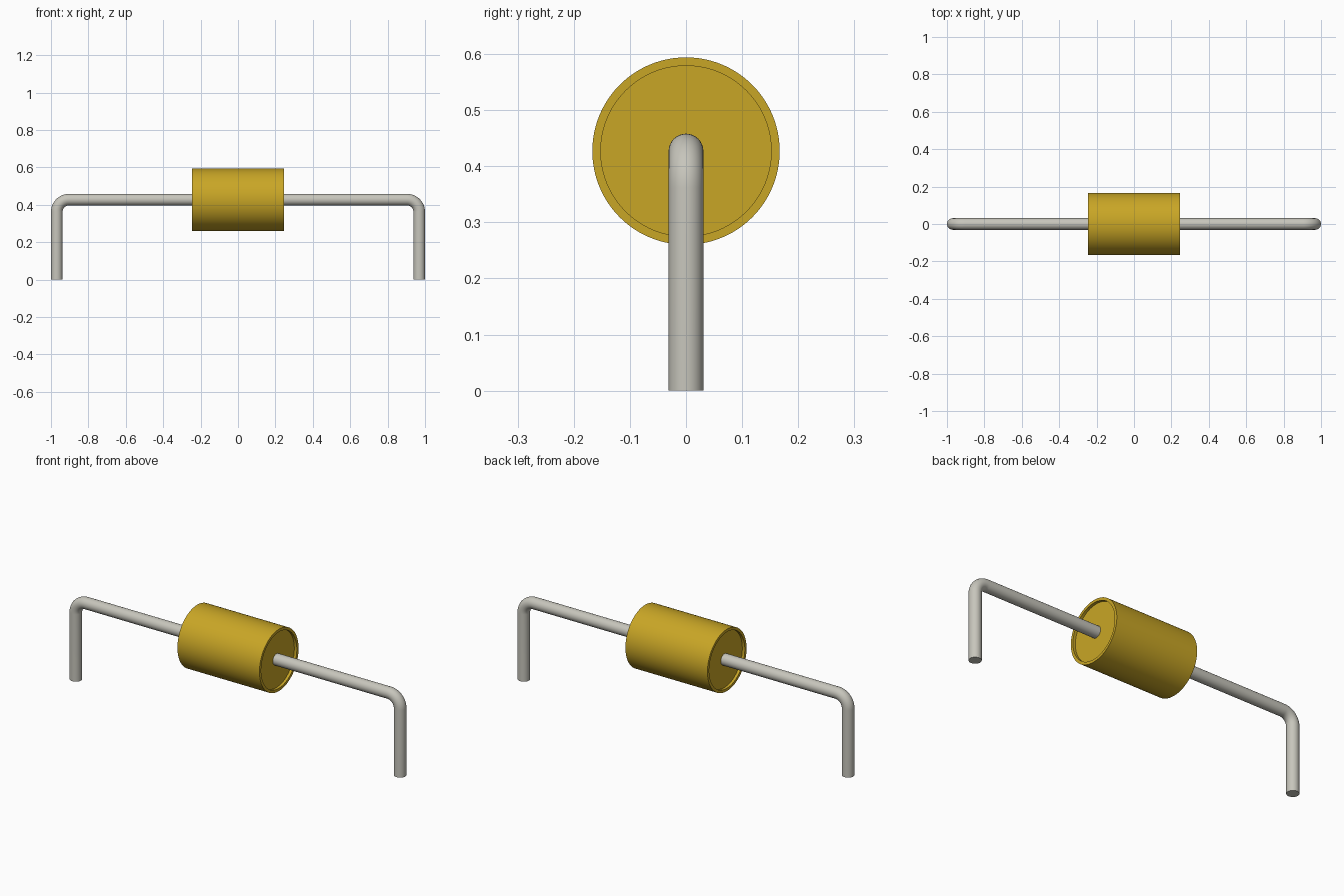
import bpy, bmesh, math
from mathutils import Vector

if "Cube" in bpy.data.objects:
    bpy.data.objects.remove(bpy.data.objects["Cube"], do_unlink=True)

AXIS_Z = 0.427      # height of the body axis
WIRE_R = 0.031      # wire radius
LEG_X = 1 - WIRE_R  # centre of each leg
BEND_R = 0.065      # centreline radius of the bend
BODY_X, BODY_R = 0.245, 0.167
RECESS_R, RECESS_D = 0.152, 0.015


def material(name, rgb):
    mat = bpy.data.materials.new(name)
    mat.use_nodes = True
    mat.diffuse_color = (*rgb, 1)
    bsdf = mat.node_tree.nodes["Principled BSDF"]
    bsdf.inputs["Base Color"].default_value = (*rgb, 1)
    bsdf.inputs["Roughness"].default_value = 0.5
    return mat


def tube(name, stations, mat, sides):
    """Skin rings given as (centre, in-plane side direction, radius), capped at both ends."""
    bm = bmesh.new()
    rings = []
    for centre, side, radius in stations:
        ring = []
        for i in range(sides):
            a = 2 * math.pi * i / sides
            offset = Vector(side) * math.cos(a) + Vector((0, 1, 0)) * math.sin(a)
            ring.append(bm.verts.new(Vector(centre) + offset * radius))
        rings.append(ring)
    for r0, r1 in zip(rings, rings[1:]):
        for i in range(sides):
            j = (i + 1) % sides
            bm.faces.new((r0[i], r0[j], r1[j], r1[i]))
    bm.faces.new(rings[0])
    bm.faces.new(rings[-1])
    bmesh.ops.recalc_face_normals(bm, faces=bm.faces)
    mesh = bpy.data.meshes.new(name)
    bm.to_mesh(mesh)
    bm.free()
    mesh.materials.append(mat)
    obj = bpy.data.objects.new(name, mesh)
    bpy.context.collection.objects.link(obj)
    bpy.ops.object.select_all(action='DESELECT')
    obj.select_set(True)
    bpy.context.view_layer.objects.active = obj
    bpy.ops.object.shade_smooth_by_angle(angle=math.radians(35))
    return obj


gold = material("gold_casing", (0.584, 0.381, 0.019))
metal = material("tinned_metal", (0.57, 0.56, 0.50))

# Cylindrical casing with a shallow recess in each end
inner_x = BODY_X - RECESS_D
profile = [(-inner_x, RECESS_R), (-BODY_X, RECESS_R), (-BODY_X, BODY_R),
           (BODY_X, BODY_R), (BODY_X, RECESS_R), (inner_x, RECESS_R)]
tube("casing", [((x, 0, AXIS_Z), (0, 0, 1), r) for x, r in profile], gold, 96)

# Bent wire leads, one on each side
for name, s in (("left_lead", 1), ("right_lead", -1)):
    stations = [((s * (inner_x - 0.02), 0, AXIS_Z), (0, 0, 1), WIRE_R)]
    for k in range(13):
        a = math.pi / 2 * k / 12
        out = Vector((s * math.sin(a), 0, math.cos(a)))
        pivot = Vector((s * (LEG_X - BEND_R), 0, AXIS_Z - BEND_R))
        stations.append((pivot + out * BEND_R, out, WIRE_R))
    stations.append(((s * LEG_X, 0, 0), (s, 0, 0), WIRE_R))
    tube(name, stations, metal, 32)
